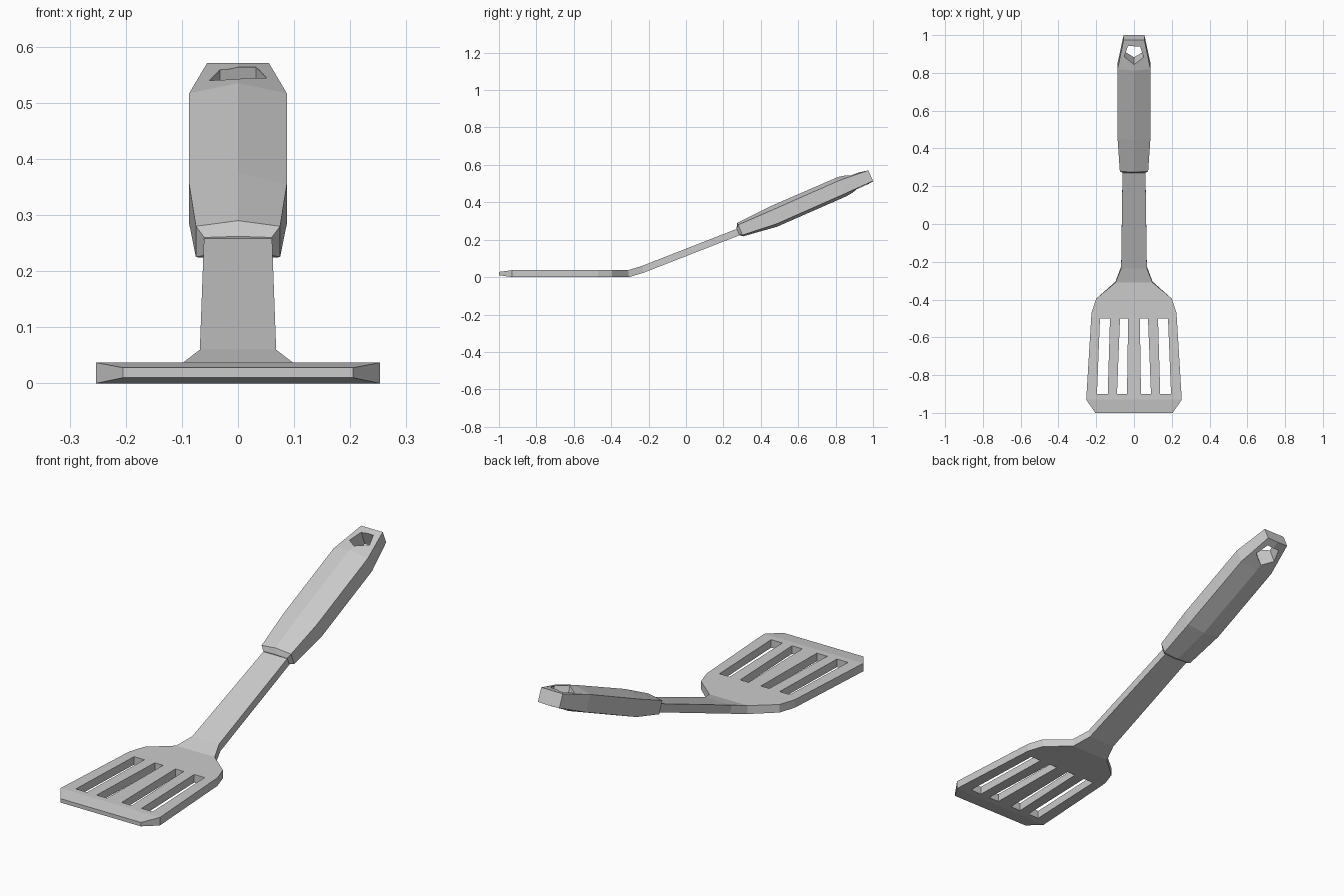
import bpy, bmesh, math
from mathutils import Vector

cube = bpy.data.objects.get("Cube")
if cube:
    bpy.data.objects.remove(cube)

grey = bpy.data.materials.new("light grey")
grey.use_nodes = True
colour = (0.6, 0.6, 0.6, 1)
grey.diffuse_color = colour
grey.node_tree.nodes["Principled BSDF"].inputs["Base Color"].default_value = colour


def loft(name, rings):
    """Skin a closed solid through rings that have equal point counts."""
    bm = bmesh.new()
    loops = [[bm.verts.new(p) for p in ring] for ring in rings]
    n = len(loops[0])
    for a, b in zip(loops, loops[1:]):
        for i in range(n):
            j = (i + 1) % n
            bm.faces.new((a[i], a[j], b[j], b[i]))
    bm.faces.new(loops[0])
    bm.faces.new(loops[-1])
    bmesh.ops.recalc_face_normals(bm, faces=bm.faces)
    mesh = bpy.data.meshes.new(name)
    bm.to_mesh(mesh)
    bm.free()
    mesh.materials.append(grey)
    obj = bpy.data.objects.new(name, mesh)
    bpy.context.collection.objects.link(obj)
    return obj


def cut(target, cutter):
    cutter.hide_render = True
    mod = target.modifiers.new("cut", 'BOOLEAN')
    mod.operation = 'DIFFERENCE'
    mod.solver = 'EXACT'
    mod.object = cutter
    bpy.context.view_layer.objects.active = target
    bpy.ops.object.modifier_apply(modifier=mod.name)
    bpy.data.objects.remove(cutter)


# Blade and shaft: half width, y and z of the top, y and z of the underside
stations = [
    (0.205, -1.0, 0.028, -1.0, 0.01),
    (0.253, -0.93, 0.037, -0.93, 0),
    (0.225, -0.47, 0.037, -0.47, 0),
    (0.20, -0.395, 0.037, -0.395, 0),
    (0.098, -0.31, 0.037, -0.305, 0),
    (0.068, -0.235, 0.06, -0.225, 0.024),
    (0.06, 0.32, 0.277, 0.333, 0.242),
]
blade = loft("blade_and_shaft", [
    [(-w, yt, zt), (w, yt, zt), (w, yb, zb), (-w, yb, zb)]
    for w, yt, zt, yb, zb in stations])

# Four tapering slots
for side in (-1, 1):
    for near, far in (((0.037, 0.09), (0.031, 0.074)),
                      ((0.139, 0.196), (0.127, 0.18))):
        plan = [(near[0], -0.9), (near[1], -0.9), (far[1], -0.5), (far[0], -0.5)]
        slot = loft("slot_cutter", [[(side * x, y, z) for x, y in plan]
                                    for z in (-0.1, 0.1)])
        cut(blade, slot)

# Handle: half width, then (y, z) of top ridge, upper edge, lower edge, lower ridge
sections = [
    (0.06, (0.27, 0.262), (0.27, 0.26), (0.284, 0.228), (0.284, 0.226)),
    (0.075, (0.274, 0.29), (0.279, 0.28), (0.302, 0.225), (0.305, 0.218)),
    (0.087, (0.445, 0.376), (0.453, 0.355), (0.482, 0.284), (0.488, 0.27)),
    (0.087, (0.812, 0.535), (0.82, 0.517), (0.852, 0.447), (0.857, 0.432)),
    (0.055, (0.975, 0.571), (0.975, 0.571), (1.0, 0.514), (1.0, 0.512)),
]
handle = loft("handle", [
    [(0, *top), (w, *up), (w, *low), (0, *bottom), (-w, *low), (-w, *up)]
    for w, top, up, low, bottom in sections])

# Five-sided hanging hole, square to the handle
tilt = math.radians(22)
along = Vector((0, math.cos(tilt), math.sin(tilt)))
normal = Vector((0, -math.sin(tilt), math.cos(tilt)))
centre = Vector((0, 0.9, 0.548))
angles = [math.radians(180 + 72 * i) for i in range(5)]
hole = loft("hole_cutter", [
    [centre + 0.054 * (along * math.cos(a) + Vector((math.sin(a), 0, 0)))
     + normal * h for a in angles] for h in (-0.2, 0.2)])
cut(handle, hole)
